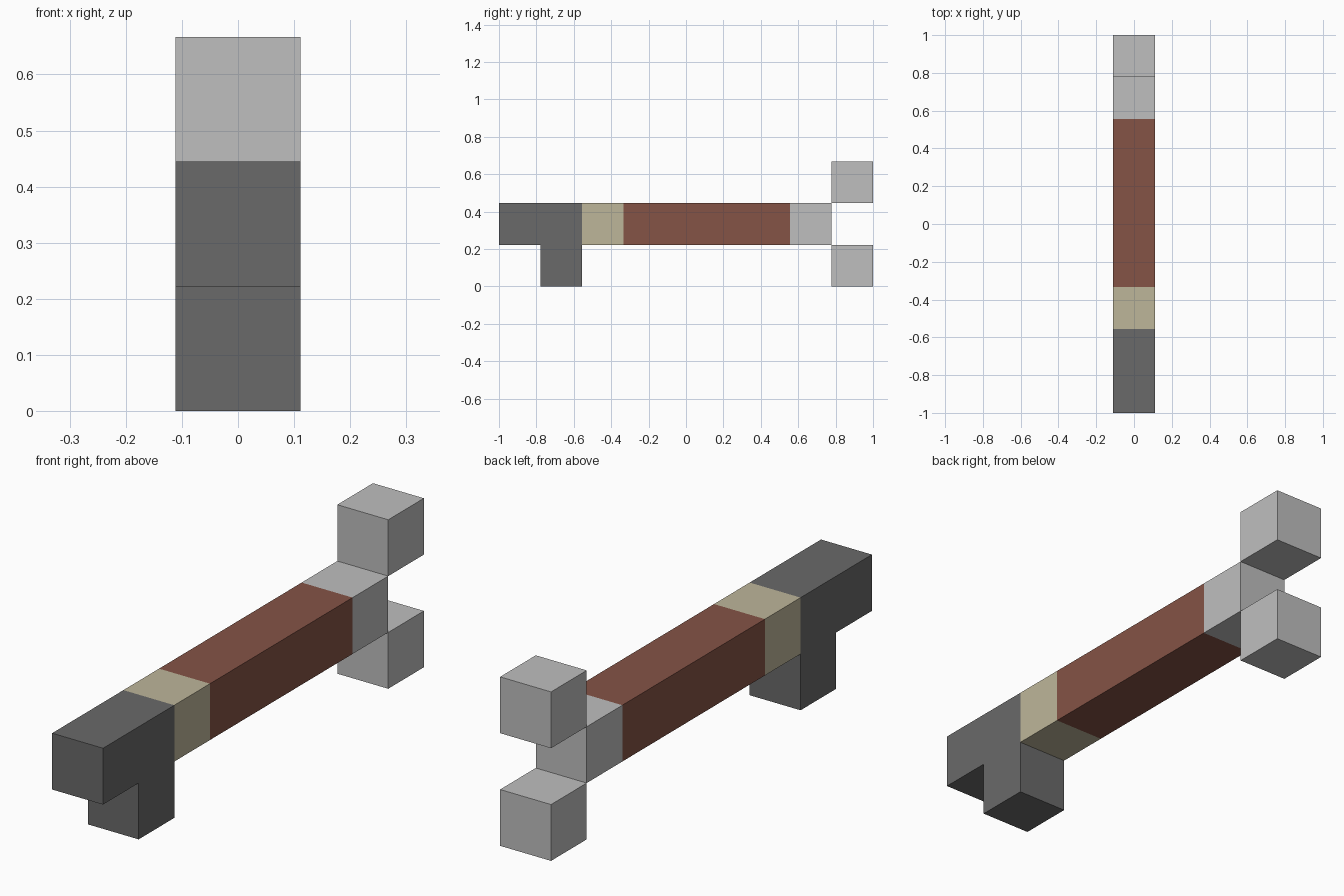
import bpy
import bmesh

cube = bpy.data.objects.get("Cube")
if cube:
    bpy.data.objects.remove(cube, do_unlink=True)

U = 2 / 9  # side of one block; the model is nine blocks long


def make_material(name, rgb):
    mat = bpy.data.materials.new(name)
    mat.use_nodes = True
    mat.diffuse_color = (*rgb, 1)
    for node in mat.node_tree.nodes:
        if node.type == 'BSDF_PRINCIPLED':
            node.inputs["Base Color"].default_value = (*rgb, 1)
    return mat


dark = make_material("dark grey", (0.144, 0.144, 0.144))
tan = make_material("tan", (0.515, 0.468, 0.323))
brown = make_material("red brown", (0.235, 0.087, 0.061))
light = make_material("light grey", (0.521, 0.521, 0.521))


def build(name, rects, bands):
    """Extrude side rectangles (y0, y1, z0, z1 in blocks) across the width.
    bands: (upper y limit in blocks, material) from front to back."""
    bm = bmesh.new()
    for y0, y1, z0, z1 in rects:
        corners = [(y0, z0), (y1, z0), (y1, z1), (y0, z1)]
        bm.faces.new([bm.verts.new((-U / 2, y * U, z * U)) for y, z in corners])
    bmesh.ops.remove_doubles(bm, verts=bm.verts[:], dist=1e-4)
    ext = bmesh.ops.extrude_face_region(bm, geom=bm.faces[:], use_keep_orig=True)
    moved = [g for g in ext["geom"] if isinstance(g, bmesh.types.BMVert)]
    bmesh.ops.translate(bm, verts=moved, vec=(U, 0, 0))
    bmesh.ops.recalc_face_normals(bm, faces=bm.faces[:])
    # Colour each face by its position along the length
    for f in bm.faces:
        y = f.calc_center_median().y / U
        f.material_index = next(i for i, b in enumerate(bands) if y < b[0] + 0.01)
    mesh = bpy.data.meshes.new(name)
    bm.to_mesh(mesh)
    bm.free()
    for _, mat in bands:
        mesh.materials.append(mat)
    obj = bpy.data.objects.new(name, mesh)
    bpy.context.collection.objects.link(obj)
    return obj


# Body: stepped head, collar, grip and rear neck in one closed bar
build("handle_body",
      [(-4.5, -3.5, 1, 2), (-3.5, -2.5, 1, 2), (-3.5, -2.5, 0, 1),
       (-2.5, -1.5, 1, 2), (-1.5, 2.5, 1, 2), (2.5, 3.5, 1, 2)],
      [(-2.5, dark), (-1.5, tan), (2.5, brown), (3.5, light)])

# Two prongs meeting the neck edge to edge
for name, z in (("lower_prong", 0), ("upper_prong", 2)):
    build(name, [(3.5, 4.5, z, z + 1)], [(4.5, light)])
